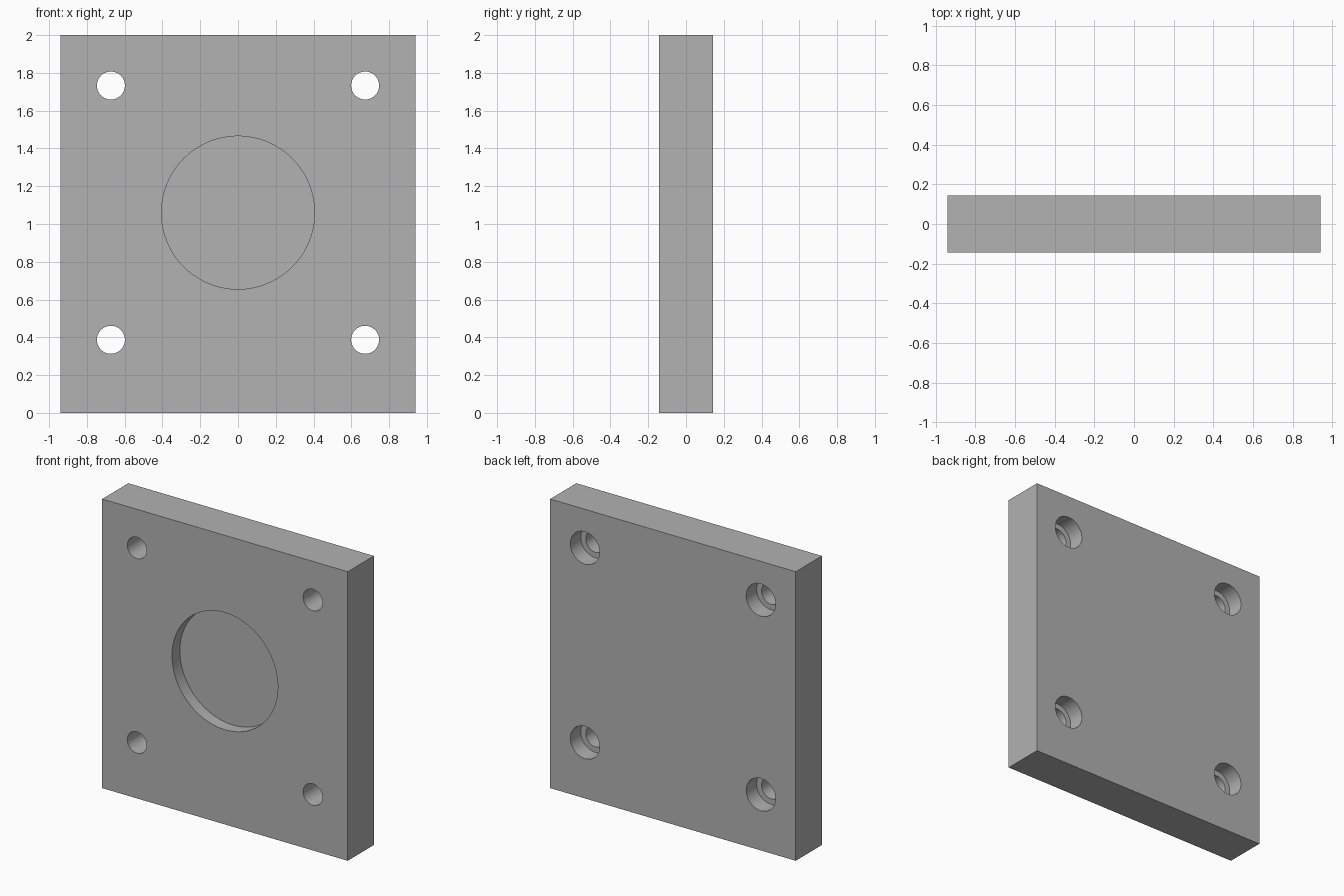
import bpy
import math

cube = bpy.data.objects.get("Cube")
if cube:
    bpy.data.objects.remove(cube, do_unlink=True)

WIDTH, DEPTH, HEIGHT = 1.88, 0.286, 2.0
FRONT, BACK = -DEPTH / 2, DEPTH / 2
CENTRE_Z = 1.06      # centre of the pocket and hole pattern
OFFSET = 0.673       # half the hole spacing
OVER = 0.05          # how far cutters stick out of the plate

# Single grey metal colour
grey = bpy.data.materials.new("plain grey")
grey.use_nodes = True
colour = (0.445, 0.445, 0.445, 1.0)
grey.diffuse_color = colour
grey.node_tree.nodes["Principled BSDF"].inputs["Base Color"].default_value = colour

# Plate body
bpy.ops.mesh.primitive_cube_add(size=1, location=(0, 0, HEIGHT / 2))
plate = bpy.context.object
plate.name = "mounting_plate"
plate.scale = (WIDTH, DEPTH, HEIGHT)
bpy.ops.object.transform_apply(location=True, rotation=False, scale=True)
plate.data.materials.append(grey)


def bore(name, x, z, radius, y0, y1, sides=64):
    """Cut a round hole along y, from y0 to y1."""
    bpy.ops.mesh.primitive_cylinder_add(
        vertices=sides, radius=radius, depth=y1 - y0,
        location=(x, (y0 + y1) / 2, z), rotation=(math.pi / 2, 0, 0))
    cutter = bpy.context.object
    cutter.name = name + "_cutter"
    cutter.hide_render = True
    cutter.data.materials.append(grey)
    cut = plate.modifiers.new(name, 'BOOLEAN')
    cut.operation = 'DIFFERENCE'
    cut.solver = 'EXACT'
    cut.object = cutter
    bpy.ops.object.select_all(action='DESELECT')
    plate.select_set(True)
    bpy.context.view_layer.objects.active = plate
    bpy.ops.object.modifier_apply(modifier=cut.name)
    bpy.data.objects.remove(cutter, do_unlink=True)


# Shallow round pocket in the front
bore("pocket", 0, CENTRE_Z, 0.405, FRONT - OVER, FRONT + 0.086, 128)

# Corner screw holes, counterbored from the back
for sx in (-1, 1):
    for sz in (-1, 1):
        x, z = sx * OFFSET, CENTRE_Z + sz * OFFSET
        bore("screw_hole", x, z, 0.074, FRONT - OVER, BACK + OVER)
        bore("counterbore", x, z, 0.112, BACK - 0.114, BACK + OVER)

# Smooth bores with crisp edges
bpy.ops.object.shade_smooth_by_angle(angle=math.radians(30))
